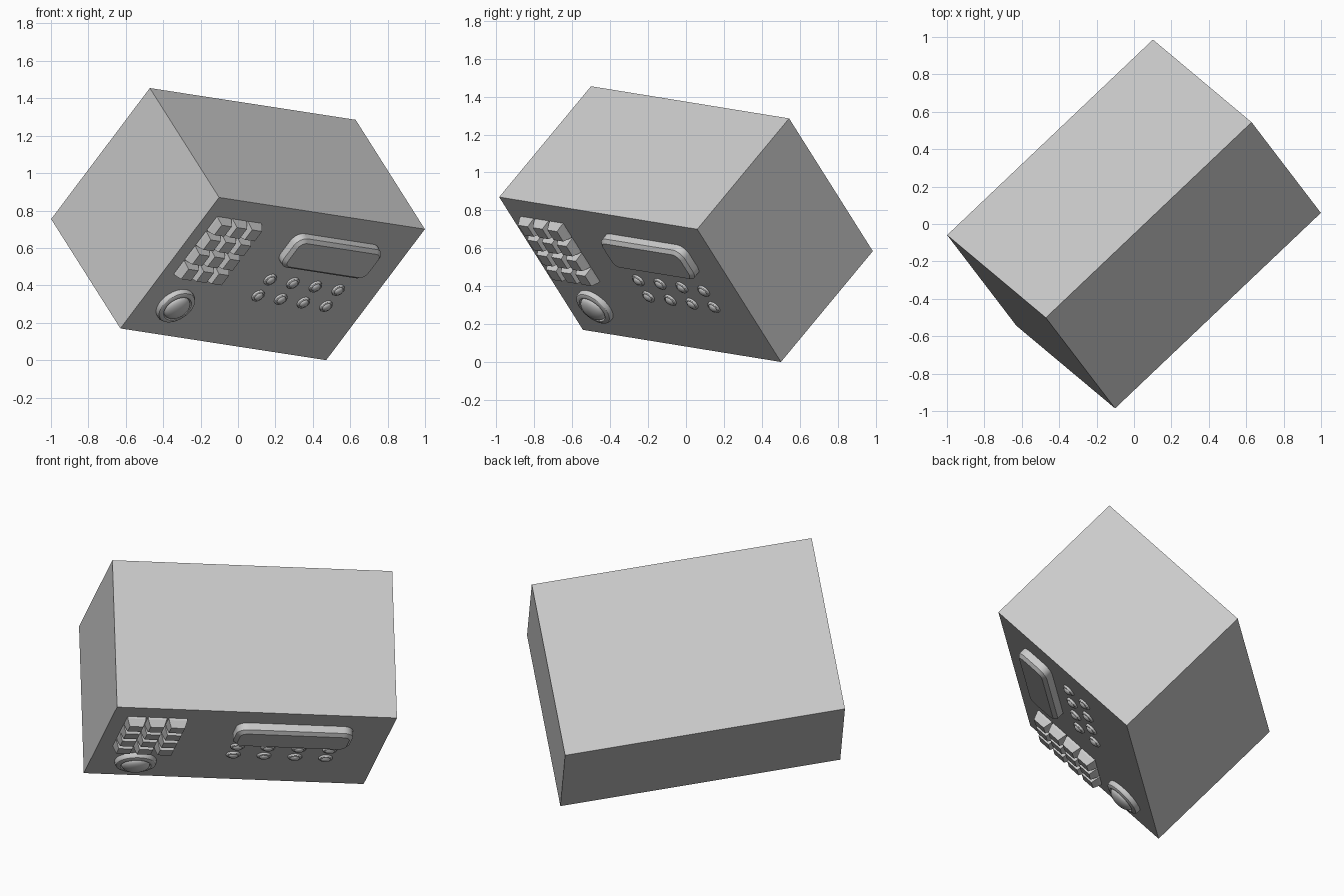
import bpy, bmesh, math
from mathutils import Matrix, Vector

if "Cube" in bpy.data.objects:
    bpy.data.objects.remove(bpy.data.objects["Cube"])

# Panel frame: x across the front, y up the front, z out of the front
W, H, D = 1.527, 0.982, 0.845
across = Vector((0.720, 0.684, -0.111)).normalized()
out = Vector((0.438, -0.574, -0.692))
out = (out - across * out.dot(across)).normalized()
up = out.cross(across)
R = Matrix((across, up, out)).transposed().to_4x4()
zmax = abs(across.z) * W / 2 + abs(up.z) * H / 2 + abs(out.z) * D / 2
FRAME = Matrix.Translation((0, 0, zmax)) @ R @ Matrix.Translation((-W / 2, H / 2, D / 2))


def make(name, bm, smooth=False):
    bmesh.ops.recalc_face_normals(bm, faces=bm.faces)
    me = bpy.data.meshes.new(name)
    bm.to_mesh(me)
    bm.free()
    ob = bpy.data.objects.new(name, me)
    bpy.context.collection.objects.link(ob)
    ob.matrix_world = FRAME
    if smooth:
        bpy.ops.object.select_all(action='DESELECT')
        ob.select_set(True)
        bpy.context.view_layer.objects.active = ob
        bpy.ops.object.shade_smooth_by_angle(angle=math.radians(30))
    return ob


def rounded(x0, x1, y0, y1, r, n=6):
    pts = []
    for i, (cx, cy) in enumerate(((x1 - r, y1 - r), (x0 + r, y1 - r), (x0 + r, y0 + r), (x1 - r, y0 + r))):
        for k in range(n + 1):
            a = math.pi / 2 * (i + k / n)
            pts.append((cx + r * math.cos(a), cy + r * math.sin(a)))
    return pts


def loft(bm, rings):
    loops = [[bm.verts.new(p) for p in ring] for ring in rings]
    n = len(loops[0])
    for a, b in zip(loops, loops[1:]):
        for i in range(n):
            j = (i + 1) % n
            bm.faces.new((a[i], a[j], b[j], b[i]))
    bm.faces.new(loops[0][::-1])
    bm.faces.new(loops[-1])


def button(name, u, v, r, tall, seg):
    # collar with a chamfered lip, and a dome rising inside it
    prof = [(1, 0), (1, 0.15), (0.95, 0.24), (0.84, 0.30), (0.74, 0.30), (0.68, 0.22)]
    prof += [(0.68 * math.cos(a), 0.22 + 0.33 * math.sin(a))
             for a in (math.pi / 2 * k / 8 for k in range(1, 8))]
    bm = bmesh.new()
    loft(bm, [[(u + r * p * math.cos(2 * math.pi * i / seg), v + r * p * math.sin(2 * math.pi * i / seg),
                r * tall * h) for i in range(seg)] for p, h in prof])
    return make(name, bm, True)


# Cabinet
bm = bmesh.new()
bmesh.ops.create_cube(bm, size=1, matrix=Matrix.Translation((W / 2, -H / 2, -D / 2))
                      @ Matrix.Diagonal((W, H, D, 1)))
make("cabinet", bm)

# Display with rounded corners and chamfered rim
bm = bmesh.new()
loft(bm, [[(x, y, z) for x, y in rounded(0.69 + i, 1.325 - i, -0.37 + i, -0.155 - i, 0.06 - i)]
          for i, z in ((0, 0), (0, 0.04), (0.02, 0.057))])
make("display", bm, True)

# Keypad, tapered keys in 4 rows of 3
for row in range(4):
    for col in range(3):
        cx, cy = 0.132 + col * 0.113, -0.18 - row * 0.11
        bm = bmesh.new()
        loft(bm, [[(cx + sx * s, cy + sy * s, z) for sx, sy in ((1, 1), (-1, 1), (-1, -1), (1, -1))]
                  for s, z in ((0.050, 0), (0.050, 0.012), (0.037, 0.052))])
        make(f"key_{row}_{col}", bm)

# Dial and small round buttons
button("dial", 0.242, -0.765, 0.112, 1.0, 48)
for row in range(2):
    for col in range(4):
        button(f"button_{row}_{col}", 0.748 + col * 0.168, -0.497 - row * 0.12, 0.038, 1.15, 24)
